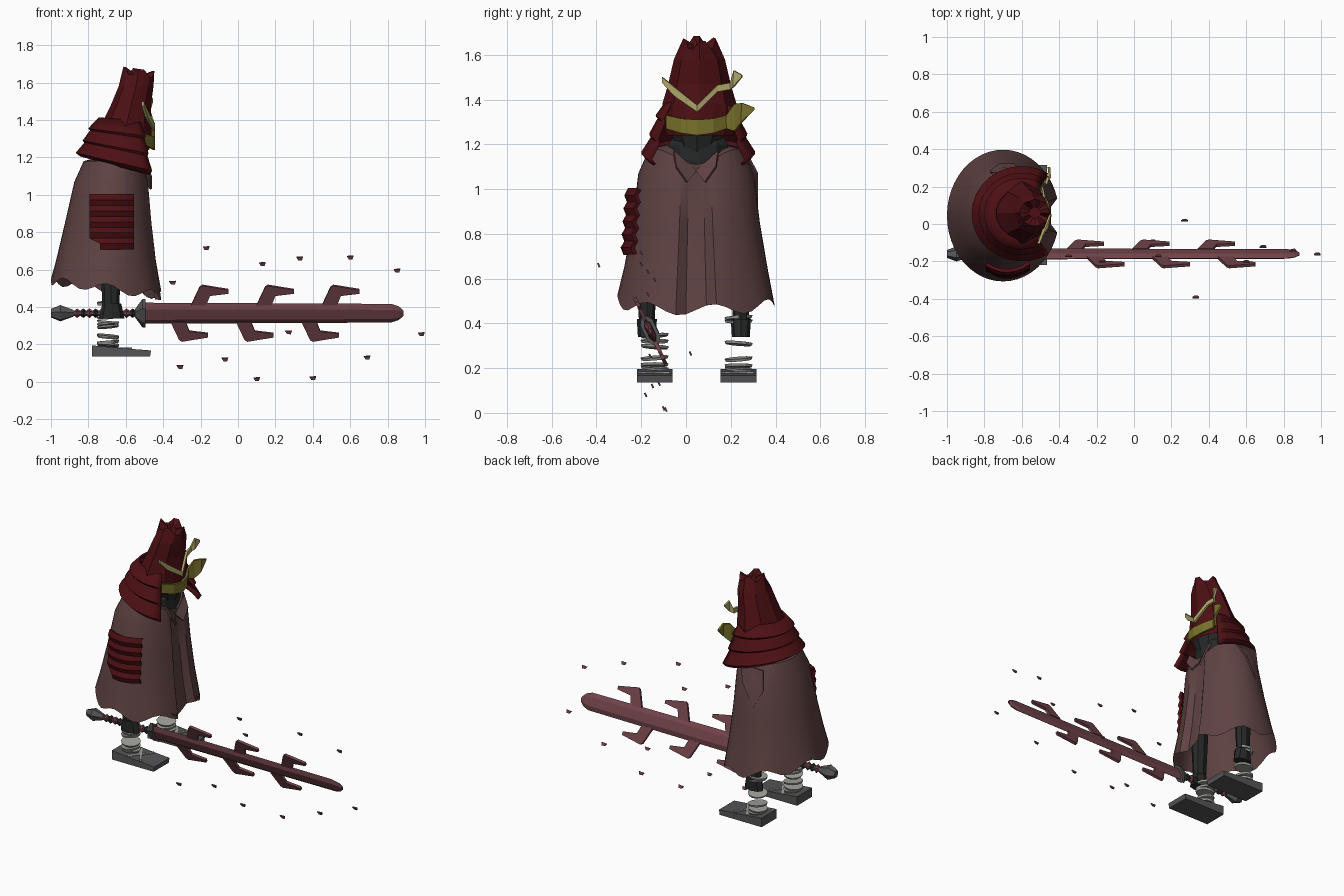
import bpy, math
from mathutils import Matrix, Vector

cube = bpy.data.objects.get("Cube")
if cube:
    bpy.data.objects.remove(cube, do_unlink=True)


def material(name, *rgb):
    m = bpy.data.materials.new(name)
    m.use_nodes = True
    m.diffuse_color = (*rgb, 1)
    m.node_tree.nodes["Principled BSDF"].inputs["Base Color"].default_value = (*rgb, 1)
    return m


CLOTH = material("brown cloth", .115, .055, .055)
RED = material("dark red", .075, .005, .007)
BLADE = material("dusty rose metal", .16, .055, .065)
GOLD = material("pale gold", .42, .38, .14)
OLIVE = material("olive gold", .19, .165, .025)
BLACK = material("near black", .02, .022, .022)
GREY = material("dark grey", .09, .09, .095)
WRAP = material("light grey wrap", .36, .36, .34)


def add(name, verts, faces, mat, matrix=None, smooth=False, thick=0):
    me = bpy.data.meshes.new(name)
    me.from_pydata([(matrix @ Vector(v)) if matrix else v for v in verts], [], faces)
    me.materials.append(mat)
    ob = bpy.data.objects.new(name, me)
    bpy.context.collection.objects.link(ob)
    if thick:
        mod = ob.modifiers.new("thickness", 'SOLIDIFY')
        mod.thickness, mod.offset = thick, 0
    if smooth:
        bpy.ops.object.select_all(action='DESELECT')
        ob.select_set(True)
        bpy.context.view_layer.objects.active = ob
        bpy.ops.object.shade_smooth_by_angle(angle=math.radians(35))
    return ob


def loft(name, rings, mat, closed=True, caps=(), **kw):
    n = len(rings[0])
    verts = [p for r in rings for p in r]
    faces = [(k * n + i, k * n + (i + 1) % n, (k + 1) * n + (i + 1) % n, (k + 1) * n + i)
             for k in range(len(rings) - 1) for i in range(n if closed else n - 1)]
    if 'start' in caps:
        faces.append(tuple(reversed(range(n))))
    if 'end' in caps:
        faces.append(tuple(range(len(verts) - n, len(verts))))
    return add(name, verts, faces, mat, **kw)


def ellipse(x, y, z, rx, ry, n):
    return [(x + rx * math.cos(math.tau * i / n), y + ry * math.sin(math.tau * i / n), z)
            for i in range(n)]


def turned(name, stations, mat, n, **kw):
    """Closed solid from (height, rx, ry) stations along z."""
    return loft(name, [ellipse(0, 0, z, a, b, n) for z, a, b in stations], mat,
                caps=('start', 'end'), **kw)


def prism(name, outline, depth, mat, matrix=None):
    """Outline in x and z, given depth along y."""
    return loft(name, [[(x, y, z) for x, z in outline] for y in (depth / 2, -depth / 2)],
                mat, caps=('start', 'end'), matrix=matrix)


# cloak with a recessed front panel, dipping collar and wavy hem
rings = []
for z, xc, rx, ry in ((1.2, -.65, .1, .12), (1.18, -.66, .165, .21), (1.07, -.675, .2, .258),
                      (.85, -.69, .235, .285), (.65, -.7, .27, .32), (.5, -.7, .3, .352)):
    ring = []
    hem = 1 if z < .6 else .25 if z < .7 else 0
    for i in range(48):
        a = math.tau * i / 48
        s = .86 if i in (0, 1, 47) and z < 1.1 else 1
        dz = hem * (-.04 * math.cos(a) + .025 * math.sin(7 * a))
        if z > 1.1:
            dz -= .07 * max(0, math.cos(a)) ** 6
        ring.append((xc + rx * s * math.cos(a), .045 + ry * math.sin(a), z + dz))
    rings.append(ring)
loft("cloak", rings, CLOTH, smooth=True)

# folded lapels on the front and a loose fold on the left shoulder
for side in (-1, 1):
    add("lapel", [(-.5, .045, 1.08), (-.5, .045 + side * .1, 1.17),
                  (-.465, .045 + side * .09, 1.1), (-.465, .045 + side * .04, 1.03)],
        [(0, 1, 2, 3)], CLOTH, thick=.012)
add("shoulder_fold", [(-.76, .27, 1.16), (-.6, .27, 1.16), (-.64, .318, 1.07), (-.72, .318, .92),
                      (-.77, .28, 1.03)], [(0, 1, 2, 3, 4)], CLOTH, thick=.01)

# neck and head
turned("neck", ((1.08, .11, .13), (1.2, .11, .14), (1.24, .09, .11)), BLACK, 10,
       matrix=Matrix.Translation((-.61, .055, 0)))
turned("face", ((1.12, .05, .04), (1.17, .1, .085), (1.26, .125, .13), (1.36, .1, .11)),
       BLACK, 10, matrix=Matrix.Translation((-.6, .05, 0)))

# pleated hood with a ragged, sunken top
rings = []
for z, xc, rx, ry in ((1.24, -.6, .125, .15), (1.3, -.61, .145, .17), (1.38, -.595, .13, .16),
                      (1.47, -.575, .105, .135), (1.58, -.545, .09, .11), (1.655, -.53, .08, .07),
                      (1.63, -.53, .03, .03)):
    ring = ellipse(xc, .06, z, rx, ry, 16)
    for i, (x, y, h) in enumerate(ring):
        f = 1 + .035 * (-1) ** i * (z > 1.35)
        h += (.018 * (-1) ** (i // 2) - .15 * (x - xc)) * (z > 1.6)
        ring[i] = (xc + (x - xc) * f, .06 + (y - .06) * f, h)
    rings.append(ring)
loft("hood", rings, RED, caps=('end',))

# tiered neck guard, open at the face
rings = []
for r, z in ((.14, 1.41), (.195, 1.355), (.185, 1.345), (.225, 1.29), (.215, 1.28), (.262, 1.225),
             (.24, 1.21)):
    ring = []
    for i in range(21):
        a = math.radians(58 + 244 * i / 20)
        ring.append((-.6 + r * math.cos(a), .055 + r * .95 * math.sin(a),
                     z - .055 * (1 + math.cos(a)) * (1.45 - z) / .2))
    rings.append(ring)
loft("neck_guard", rings, RED, closed=False, smooth=True, thick=.012)


# gold brow band and crest
def ribbon(name, points, mat):
    loft(name, [[(x, y, lo), (x, y, hi)] for x, y, lo, hi in points], mat,
         closed=False, thick=.014)


ribbon("brow_band", ((-.51, -.085, 1.27, 1.33), (-.465, -.02, 1.25, 1.315),
                     (-.45, .05, 1.24, 1.31), (-.465, .12, 1.25, 1.315),
                     (-.5, .18, 1.27, 1.33), (-.48, .22, 1.26, 1.38),
                     (-.45, .25, 1.3, 1.385), (-.455, .305, 1.355, 1.365)), OLIVE)
ribbon("crest", ((-.51, -.105, 1.475, 1.5), (-.49, -.05, 1.415, 1.455), (-.45, .05, 1.345, 1.375),
                 (-.48, .14, 1.435, 1.465), (-.49, .2, 1.445, 1.475),
                 (-.47, .215, 1.46, 1.53), (-.46, .25, 1.5, 1.51)), GOLD)

# corrugated armour on the right sleeve
rows = []
for k in range(11):
    z = 1 - .029 * k
    x0 = -.79 if k < 9 else -.735
    xs = [x0 + (-.56 - x0) * j / 6 for j in range(7)]
    rows.append([(x, -.25 - .07 * (1 - z) + 3 * (x + .68) ** 2 - .014 * (k % 2), z) for x in xs])
loft("sleeve_armour", rows, RED, closed=False, thick=.02)

# legs, ankle wraps and shoes
for side, y, heights in (("right", -.14, (.2, .215, .245, .295, .32, .345)),
                         ("left", .235, (.195, .21, .24, .31, .41, .425))):
    lean = -.035 if side == "right" else .01
    turned(side + "_leg", ((.4, .045, .035), (.75, .06, .05)), BLACK, 8,
           matrix=Matrix.Translation((-.68, y + lean, 0)))
    turned(side + "_shin", ((.34, .068, .04), (.42, .05, .045)), BLACK, 8,
           matrix=Matrix.Translation((-.675, y + lean, 0)))
    for k, z in enumerate(heights):
        tilt = Matrix.Rotation((-1) ** k * .09, 4, 'Y') @ Matrix.Rotation(.08 * (k % 3 - 1), 4, 'X')
        turned(side + "_ankle_wrap", ((-.006, .055, .058), (.006, .06, .063)), WRAP, 12,
               matrix=Matrix.Translation((-.695, y, z)) @ tilt)
    shoe = ((-.78, .135), (-.47, .135), (-.465, .168), (-.62, .18), (-.78, .195))
    prism(side + "_shoe", shoe, .16, GREY, Matrix.Translation((0, y, 0)))
    for turn in (-.6, .6):
        prism(side + "_shoe_strap", ((-.008, -.004), (.008, -.004), (.008, .004), (-.008, .004)), .17,
              WRAP, Matrix.Translation((-.62, y, .181)) @ Matrix.Rotation(turn, 4, 'Z'))

# sword, lying along x with its flat leaning
sword = Matrix.Translation((0, -.16, .367)) @ Matrix.Rotation(math.radians(25), 4, 'X')
along = sword @ Matrix.Rotation(math.pi / 2, 4, 'Y')
turned("blade", ((-.5, .062, .02), (.82, .055, .018), (.86, .04, .014), (.885, .015, .006)),
       BLADE, 6, matrix=along)
turned("guard", ((-.55, .025, .02), (-.51, .085, .035), (-.495, .085, .035)), GREY, 6, matrix=along)
turned("pommel", ((-1, .025, .02), (-.95, .048, .038), (-.88, .02, .018)), GREY, 6, matrix=along)
turned("handle", ((-.89, .016, .016), (-.54, .016, .016)), BLADE, 8, matrix=along)
for k in range(10):
    x = -.86 + .033 * k
    turned("handle_wrap", ((x - .012, .018, .018), (x, .028, .024), (x + .012, .018, .018)),
           BLACK if k % 2 else BLADE, 8, matrix=along)

# bent side prongs
prong = ((0, 0), (.045, .105), (.06, .115), (.2, .09), (.2, .068), (.1, .055), (.08, 0))
for k in range(3):
    for x, s in ((-.25, 1), (-.36, -1)):
        prism("prong", [(x + .35 * k + px, s * (.05 + pz)) for px, pz in prong], .016, BLADE, sword)

# floating shards
shards = ((-.35, -.17, .53), (-.17, -.2, .715), (.13, -.17, .63), (.33, -.39, .66), (.6, -.2, .665),
          (.85, -.14, .595), (.98, -.16, .255), (.69, -.12, .13), (.4, -.1, .02), (.27, .02, .265),
          (.1, -.09, .015), (-.07, -.15, .12), (-.31, -.18, .08))
for p in shards:
    prism("shard", ((-.018, .008), (.018, .01), (.012, -.01), (-.008, -.009)), .008, BLADE,
          Matrix.Translation(p) @ Matrix.Rotation(math.radians(25), 4, 'X'))
